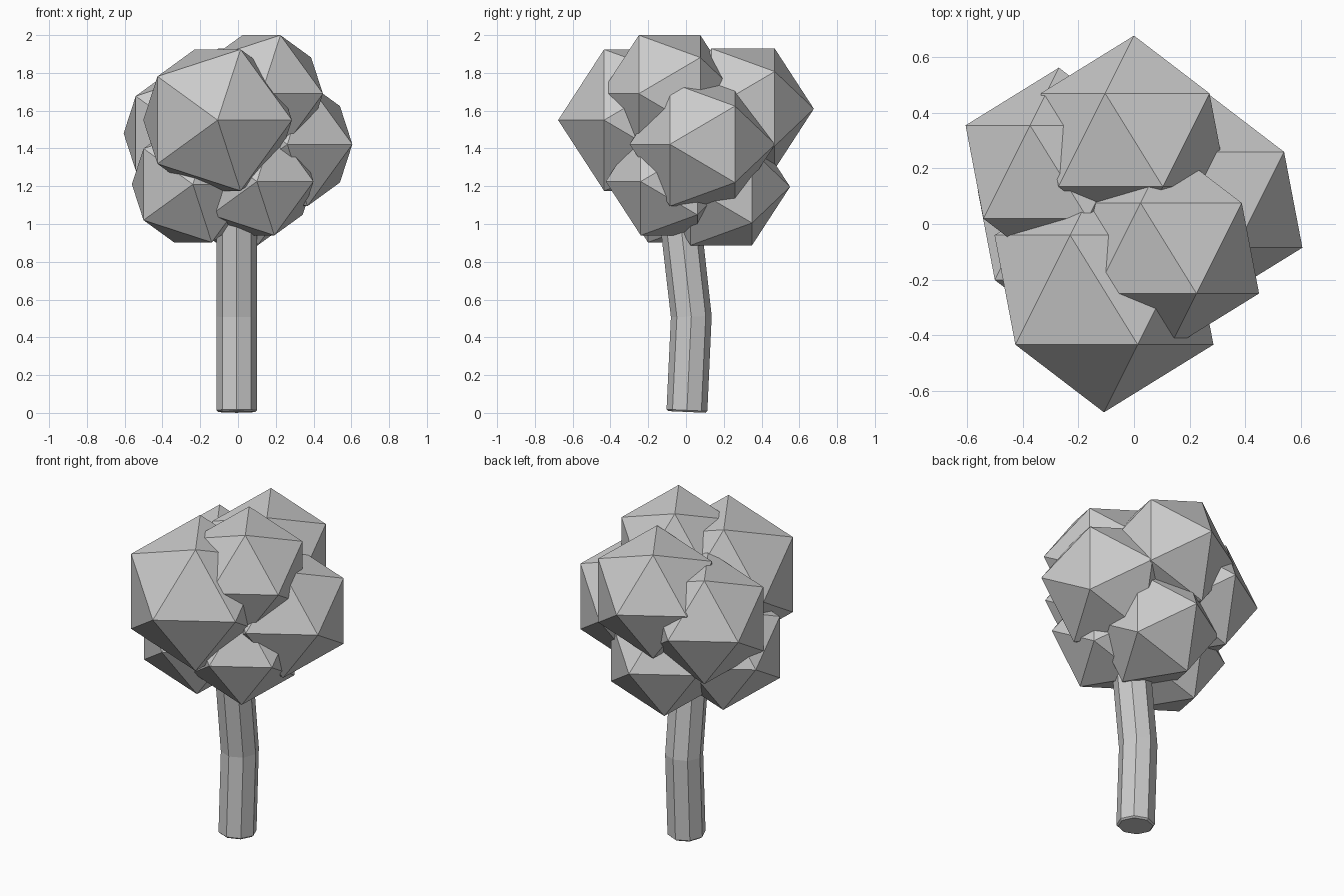
import bpy, bmesh
from math import pi, cos, sin

if "Cube" in bpy.data.objects:
    bpy.data.objects.remove(bpy.data.objects["Cube"])

# Foliage: overlapping 20-sided clumps, all with their pole along y (x, y, z, radius)
clumps = [
    (-0.108, -0.237, 1.55, 0.440),
    (0.0, 0.302, 1.61, 0.375),
    (0.261, 0.087, 1.422, 0.385),
    (-0.27, 0.187, 1.48, 0.375),
    (0.124, -0.087, 1.69, 0.364),
    (-0.239, -0.04, 1.21, 0.361),
    (0.10, -0.09, 1.225, 0.335),
    (0.004, 0.187, 1.197, 0.364),
]
for i, (x, y, z, r) in enumerate(clumps):
    bpy.ops.mesh.primitive_ico_sphere_add(
        subdivisions=1, radius=r, location=(x, y, z), rotation=(pi / 2, 0, 0))
    bpy.context.object.name = f"leaf_clump_{i + 1}"

# Trunk: octagonal rings along a bent path (y, z, radius, slope)
path = [(0.005, 0.005, 0.098, -0.045), (0.005, 0.014, 0.108, -0.045),
        (0.028, 0.51, 0.108, 0.03), (-0.022, 0.95, 0.108, 0.11),
        (-0.06, 1.28, 0.108, 0.11)]
bm = bmesh.new()
rings = []
for y, z, r, slope in path:
    ring = []
    for k in range(8):
        a = k * pi / 4
        ring.append(bm.verts.new((-0.007 + r * cos(a), y + r * sin(a), z + slope * r * sin(a))))
    rings.append(ring)
for lo, hi in zip(rings, rings[1:]):
    for k in range(8):
        n = (k + 1) % 8
        bm.faces.new((lo[k], lo[n], hi[n], hi[k]))
bm.faces.new(rings[0][::-1])
bm.faces.new(rings[-1])
mesh = bpy.data.meshes.new("trunk")
bm.to_mesh(mesh)
bm.free()
bpy.context.collection.objects.link(bpy.data.objects.new("trunk", mesh))
